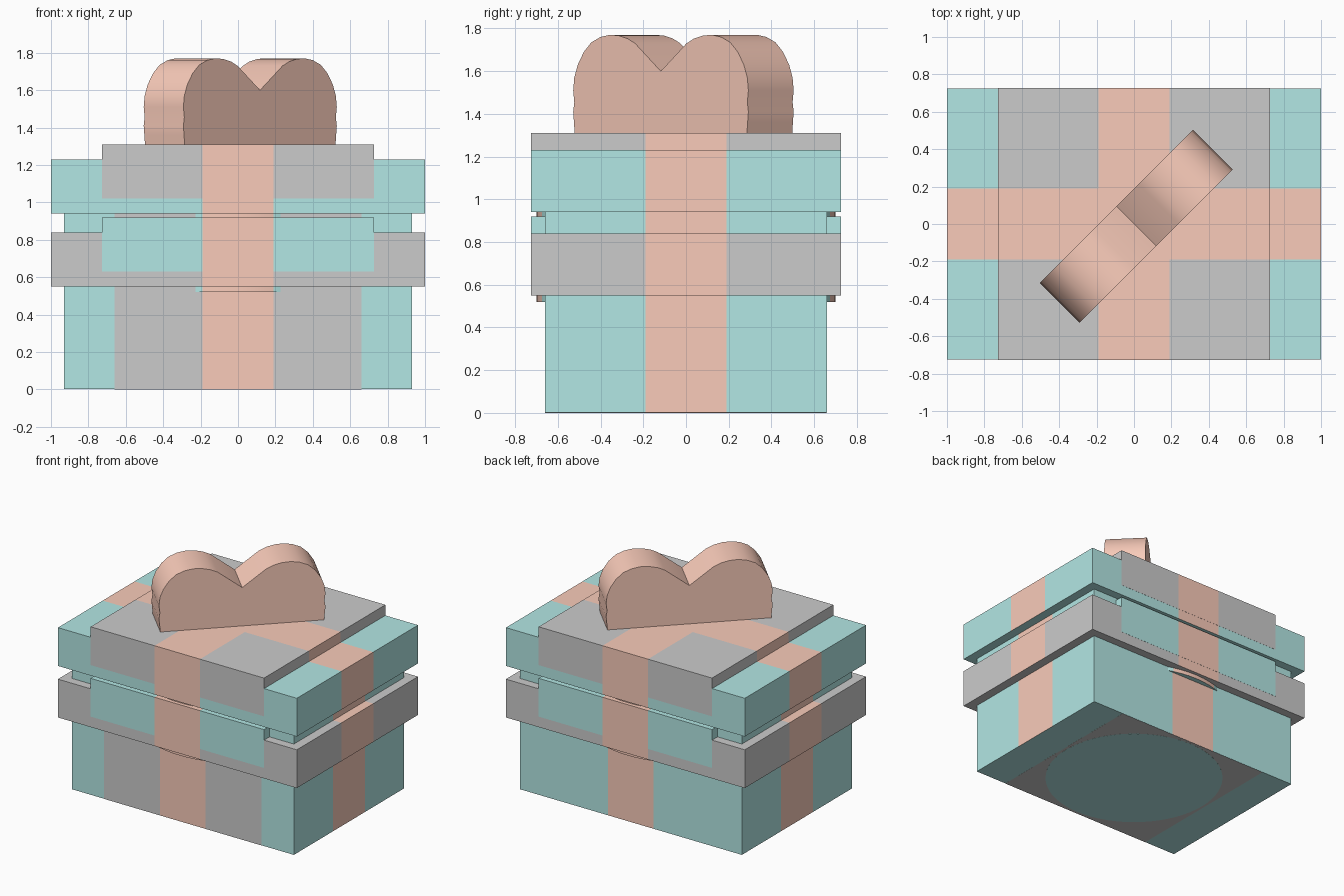
import bpy, bmesh
from math import radians, pi
from mathutils import Matrix, Vector

if "Cube" in bpy.data.objects:
    bpy.data.objects.remove(bpy.data.objects["Cube"])

RIB = 0.19      # ribbon half width
LID = 0.29      # lid height


def mat(name, rgb):
    m = bpy.data.materials.new(name)
    m.diffuse_color = (*rgb, 1)
    m.use_nodes = True
    m.node_tree.nodes["Principled BSDF"].inputs["Base Color"].default_value = m.diffuse_color
    return m


teal = mat("teal_paper", (0.45, 0.80, 0.78))
coral = mat("coral_ribbon", (0.95, 0.60, 0.49))


def finish(bm, name, mats):
    bmesh.ops.recalc_face_normals(bm, faces=bm.faces[:])
    me = bpy.data.meshes.new(name)
    bm.to_mesh(me)
    bm.free()
    ob = bpy.data.objects.new(name, me)
    bpy.context.collection.objects.link(ob)
    for m in mats:
        me.materials.append(m)
    return ob


def smooth(ob):
    bpy.ops.object.select_all(action='DESELECT')
    ob.select_set(True)
    bpy.context.view_layer.objects.active = ob
    bpy.ops.object.shade_smooth_by_angle(angle=radians(30))


def wrapped(name, hx, hy, z0, z1, paper, dy=0.0, round_=False):
    """Box or drum with the crossing ribbon cut flush into its faces."""
    bm = bmesh.new()
    if round_:
        bmesh.ops.create_cone(bm, cap_ends=True, segments=64, radius1=1, radius2=1, depth=2)
    else:
        bmesh.ops.create_cube(bm, size=2)
    bmesh.ops.scale(bm, vec=(hx, hy, (z1 - z0) / 2), verts=bm.verts)
    bmesh.ops.translate(bm, vec=(0, 0, (z0 + z1) / 2), verts=bm.verts)
    for axis in (Vector((1, 0, 0)), Vector((0, 1, 0))):
        for s in (-RIB, RIB):
            bmesh.ops.bisect_plane(bm, geom=bm.verts[:] + bm.edges[:] + bm.faces[:],
                                   plane_co=axis * s, plane_no=axis)
    bm.normal_update()
    for f in bm.faces:
        c = f.calc_center_median()
        on_ribbon = min(abs(c.x), abs(c.y)) < RIB - 1e-4
        f.material_index = int(on_ribbon and f.normal.z > -0.5)
    bmesh.ops.translate(bm, vec=(0, dy, 0), verts=bm.verts)
    ob = finish(bm, name, [paper, coral])
    if round_:
        smooth(ob)


# nested gift boxes: shape, body half sizes, lid half sizes, lid bottoms, papers
E = 0.001       # tiny step separating coincident faces
boxes = [
    ("oblong", (0.93, 0.66), (1.0, 0.725), (0.94, 0.55), (teal, None), 0.0, 1.0 * E, False),
    ("square", (0.66, 0.66), (0.726, 0.726), (1.02, 0.63), (None, teal), -E, 0.5 * E, False),
    ("round", (0.64, 0.64), (0.70, 0.70), (0.91, 0.52), (teal, teal), 0.0, 0.0, True),
]
for shape, body, lid, bottoms, papers, dy, z0, rnd in boxes:
    for i, size in enumerate(("tall", "short")):
        inset = i * 3 * E
        zb = bottoms[i]
        wrapped(f"{shape}_{size}_body", body[0] - inset, body[1] - inset,
                z0 + inset, zb + 0.1, papers[i], dy, rnd)
        wrapped(f"{shape}_{size}_lid", lid[0], lid[1], zb, zb + LID, papers[i], 0.0, rnd)

# bow: two-lobed profile, mirrored and extruded along its depth
half = [(0.17, 1.73), (0.22, 1.753), (0.28, 1.767), (0.34, 1.77), (0.40, 1.76),
        (0.46, 1.735), (0.51, 1.69), (0.55, 1.63), (0.573, 1.57), (0.58, 1.51),
        (0.573, 1.455), (0.58, 1.41), (0.575, 1.36), (0.57, 1.305)]
profile = [(0, 1.60)] + half + [(-s, z) for s, z in reversed(half)]
bm = bmesh.new()
face = bm.faces.new([bm.verts.new((s, -0.15, z)) for s, z in profile])
ext = bmesh.ops.extrude_face_region(bm, geom=[face])
bmesh.ops.translate(bm, vec=(0, 0.30, 0),
                    verts=[g for g in ext["geom"] if isinstance(g, bmesh.types.BMVert)])
bmesh.ops.transform(bm, matrix=Matrix.Translation((0.012, -0.012, 0)) @ Matrix.Rotation(pi / 4, 4, 'Z'),
                    verts=bm.verts)
smooth(finish(bm, "bow", [coral]))
